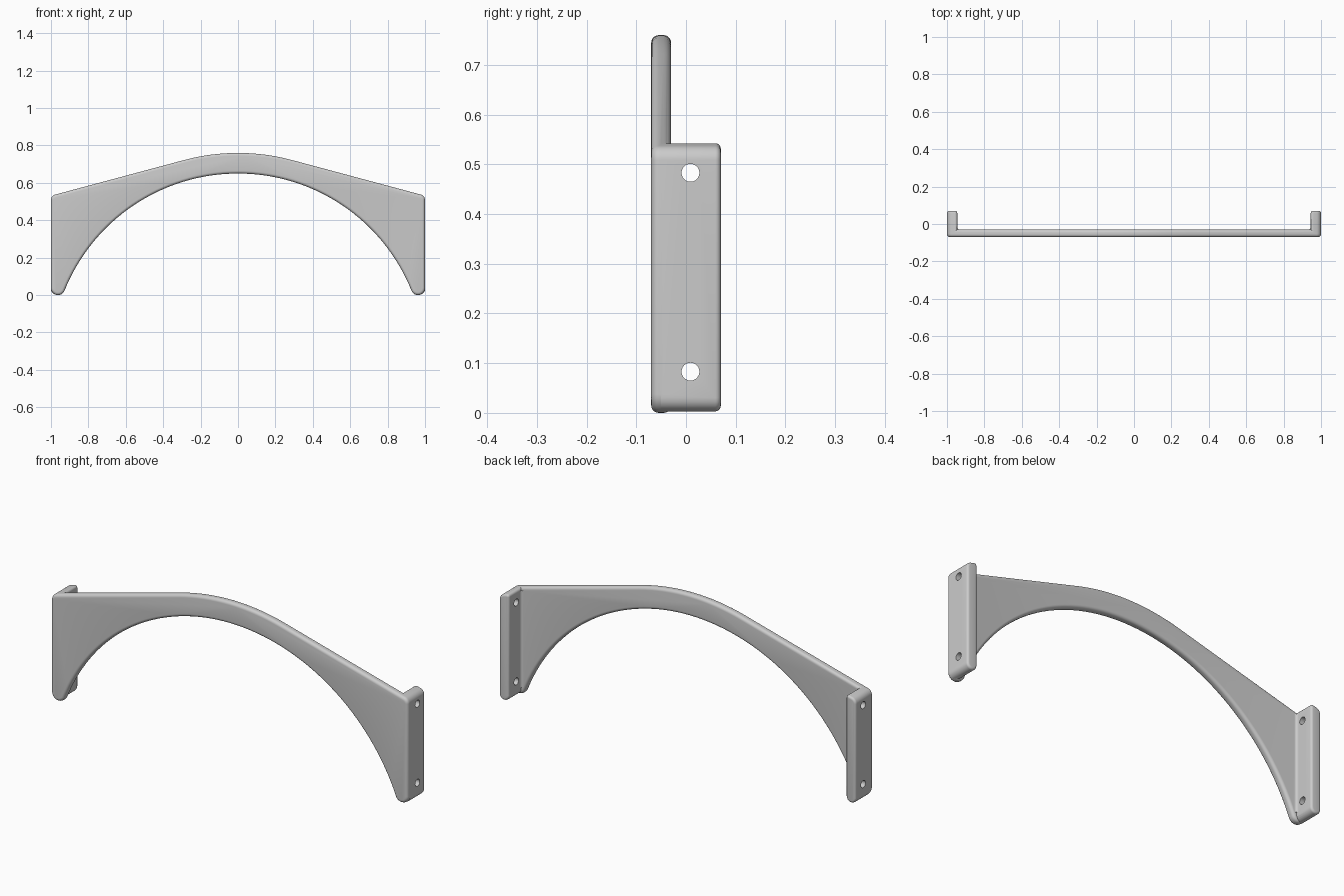
import bpy, bmesh
from math import sin, cos, radians, degrees, atan2
from mathutils import Vector

if "Cube" in bpy.data.objects:
    bpy.data.objects.remove(bpy.data.objects["Cube"])

FRONT, REAR, PLATE_REAR = -0.07, 0.07, -0.03
ARCH_Z, INNER_R, OUTER_R = -0.35, 1.0, 1.11
FOOT_R, CORNER_R, FLANGE_X = 0.0376, 0.03, 0.945
SLOPE = radians(15)

grey = bpy.data.materials.new("plain grey")
grey.use_nodes = True
grey.diffuse_color = (0.6, 0.6, 0.6, 1)
grey.node_tree.nodes["Principled BSDF"].inputs["Base Color"].default_value = (0.6, 0.6, 0.6, 1)


def arc(cx, cz, r, start, end, n):
    """Points on an arc, angles in degrees."""
    angles = [radians(start + (end - start) * i / n) for i in range(n + 1)]
    return [(cx + r * cos(a), cz + r * sin(a)) for a in angles]


def extrude(name, points, start, end, axis="Y", round_start=0, round_end=0):
    """Extrude a profile along an axis and round the chosen rims."""
    place = {"X": lambda a, b, t: (t, a, b),
             "Y": lambda a, b, t: (a, t, b),
             "Z": lambda a, b, t: (a, b, t)}[axis]
    bm = bmesh.new()
    caps = [[bm.verts.new(place(a, b, t)) for a, b in points] for t in (start, end)]
    first, last = bm.faces.new(caps[0]), bm.faces.new(caps[1])
    n = len(points)
    for i in range(n):
        j = (i + 1) % n
        bm.faces.new((caps[0][i], caps[0][j], caps[1][j], caps[1][i]))
    bmesh.ops.recalc_face_normals(bm, faces=bm.faces[:])
    rims = [(list(f.edges), r) for f, r in ((first, round_start), (last, round_end)) if r]
    for edges, r in rims:
        bmesh.ops.bevel(bm, geom=edges, offset=r, offset_type="OFFSET", segments=5,
                        profile=0.5, affect="EDGES", clamp_overlap=False)
    mesh = bpy.data.meshes.new(name)
    bm.to_mesh(mesh)
    bm.free()
    mesh.materials.append(grey)
    obj = bpy.data.objects.new(name, mesh)
    bpy.context.collection.objects.link(obj)
    return obj


def combine(target, tool, operation):
    """Boolean a helper into the target, then drop the helper."""
    mod = target.modifiers.new(operation, "BOOLEAN")
    mod.operation, mod.solver, mod.object = operation, "EXACT", tool
    bpy.ops.object.select_all(action="DESELECT")
    target.select_set(True)
    bpy.context.view_layer.objects.active = target
    bpy.ops.object.modifier_apply(modifier=mod.name)
    bpy.data.objects.remove(tool)


# Shared outline pieces: sloping top edge with a rounded outer corner
line = OUTER_R + ARCH_Z * cos(SLOPE)
corner_x = 1 - CORNER_R
corner_z = (line - CORNER_R - corner_x * sin(SLOPE)) / cos(SLOPE)
top_corner = arc(corner_x, corner_z, CORNER_R, 75, 0, 8)

# Arched plate
foot_x = 1 - FOOT_R
foot_angle = degrees(atan2(FOOT_R - ARCH_Z, foot_x))
half = arc(0, ARCH_Z, OUTER_R, 90, 75, 8) + top_corner
half += arc(foot_x, FOOT_R, FOOT_R, 0, foot_angle - 180, 12)
half += arc(0, ARCH_Z, INNER_R, foot_angle, 90, 32)[1:]
outline = half + [(-x, z) for x, z in half[-2:0:-1]]
bracket = extrude("arched_bracket", outline, FRONT, PLATE_REAR,
                  round_start=0.015, round_end=0.015)

# Side flange profile with a rounded foot
width = 1 - FLANGE_X
r = width / 2
inner_r = 0.012
inner_x = FLANGE_X + inner_r
inner_z = (line - inner_r - inner_x * sin(SLOPE)) / cos(SLOPE)
flange_profile = top_corner + arc(1 - r, r + 0.003, r, 0, -180, 10)
flange_profile += arc(inner_x, inner_z, inner_r, 180, 75, 6)

# Concave fillet between plate and flange
f = 0.012
fillet_profile = [(FLANGE_X + 0.006, PLATE_REAR - 0.006), (FLANGE_X - f, PLATE_REAR - 0.006)]
fillet_profile += arc(FLANGE_X - f, PLATE_REAR + f, f, -90, 0, 6)
fillet_profile += [(FLANGE_X + 0.006, PLATE_REAR + f)]

for side in (1, -1):
    def flip(points):
        return [(side * a, b) for a, b in points]

    flange = extrude("flange", flip(flange_profile), -0.05, REAR, round_end=0.011)
    combine(bracket, flange, "UNION")
    fillet = extrude("fillet", flip(fillet_profile), 0.04, 0.53, axis="Z")
    combine(bracket, fillet, "UNION")
    # Screw holes
    for z in (0.083, 0.483):
        hole = extrude("screw_hole", arc(0.009, z, 0.018, 0, 345, 23),
                       side * 0.9, side * 1.1, axis="X")
        hole.hide_render = True
        combine(bracket, hole, "DIFFERENCE")

bpy.ops.object.select_all(action="DESELECT")
bracket.select_set(True)
bpy.context.view_layer.objects.active = bracket
bpy.ops.object.shade_smooth_by_angle(angle=radians(35))
